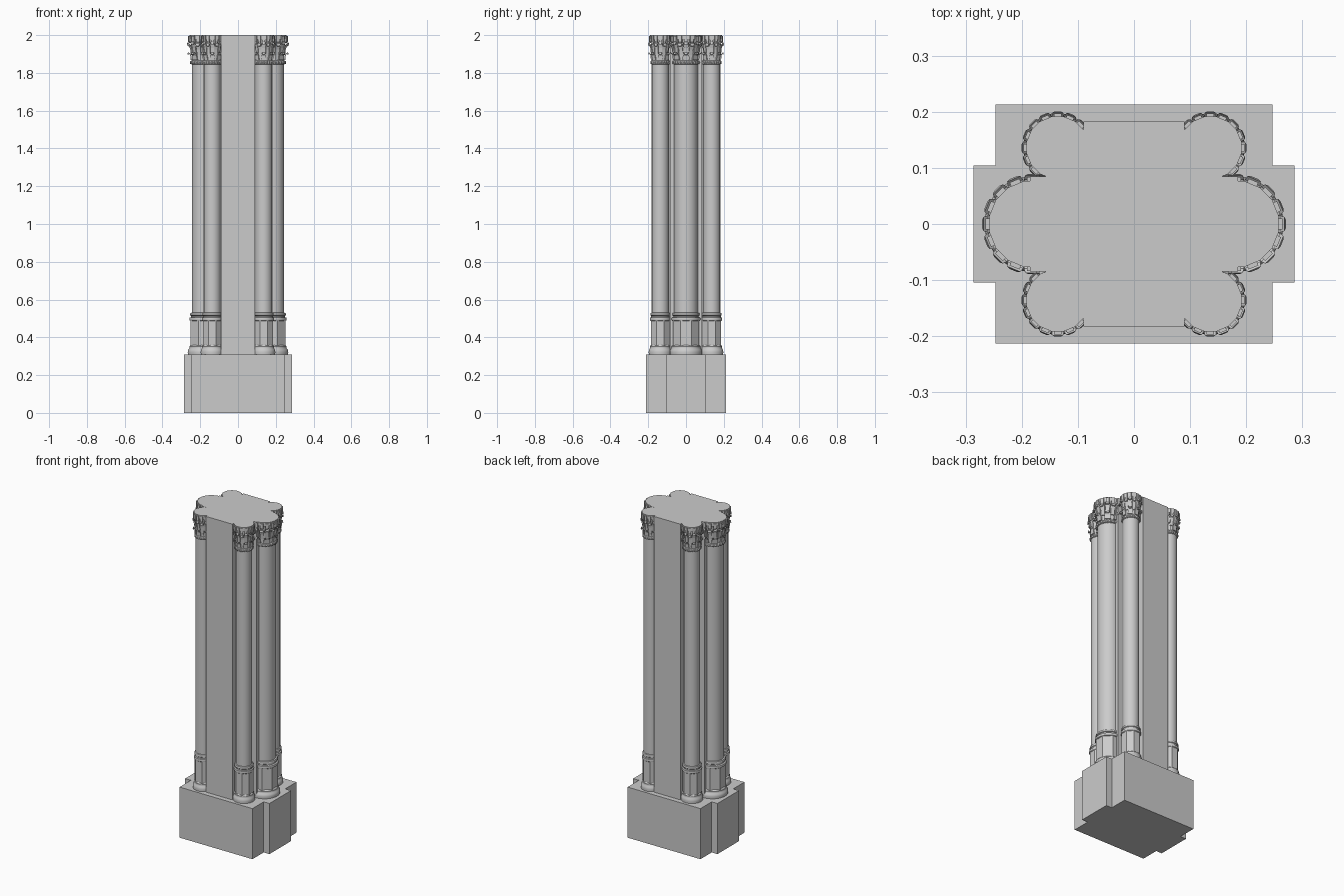
import bpy, bmesh, math
from math import pi, cos, sin

if "Cube" in bpy.data.objects:
    bpy.data.objects.remove(bpy.data.objects["Cube"])

TOP = 2.0
FOOT = 0.31


def finish(name, bm, mirror=None, smooth=False):
    bmesh.ops.recalc_face_normals(bm, faces=bm.faces)
    me = bpy.data.meshes.new(name)
    bm.to_mesh(me)
    bm.free()
    ob = bpy.data.objects.new(name, me)
    bpy.context.collection.objects.link(ob)
    if smooth:
        bpy.ops.object.select_all(action='DESELECT')
        ob.select_set(True)
        bpy.context.view_layer.objects.active = ob
        bpy.ops.object.shade_smooth_by_angle(angle=math.radians(35))
    if mirror:
        m = ob.modifiers.new("mirror", 'MIRROR')
        m.use_axis = mirror
        m.use_mirror_merge = False
    return ob


def loft(bm, rings):
    """Skin a list of equal-length closed rings and cap both ends."""
    vs = [[bm.verts.new(p) for p in r] for r in rings]
    n = len(vs[0])
    for a, b in zip(vs, vs[1:]):
        for i in range(n):
            j = (i + 1) % n
            bm.faces.new((a[i], a[j], b[j], b[i]))
    bm.faces.new(vs[0])
    bm.faces.new(vs[-1])


def cross_prism(name, a, b, c, d, z0, z1):
    """Cross-shaped block: the rectangles a x b and c x d (half sizes) united."""
    q = [(c, d), (a, d), (a, b)]
    pts = q + [(-x, y) for x, y in q[::-1]]
    pts += [(-x, -y) for x, y in q] + [(x, -y) for x, y in q[::-1]]
    bm = bmesh.new()
    loft(bm, [[(x, y, z) for x, y in pts] for z in (z0, z1)])
    finish(name, bm)


def column(name, cx, cy, R, facing, mirror):
    def turned(part, prof, n, smooth=True, ripple=0.0, strands=0, twist=0.0):
        bm = bmesh.new()
        rings = []
        for k, (r, z) in enumerate(prof):
            ring = []
            for i in range(n):
                t = 2 * pi * (i + 0.5) / n
                rr = R * (r + ripple * cos(strands * t + twist * k))
                ring.append((cx + rr * cos(t), cy + rr * sin(t), z))
            rings.append(ring)
        loft(bm, rings)
        finish(f"{name}_{part}", bm, mirror, smooth)

    def leaves(part, angles, prof, thick):
        bm = bmesh.new()
        for t in angles:
            def at(r, s, z):
                return (cx + R * (r * cos(t) - s * sin(t)),
                        cy + R * (r * sin(t) + s * cos(t)), z)
            loft(bm, [[at(r, -w, z), at(r, w, z), at(r - thick, w, z - dz), at(r - thick, -w, z - dz)]
                      for r, w, z, dz in prof])
        finish(f"{name}_{part}", bm, mirror)

    # moulded foot, octagonal drum and neck rings
    turned("foot", [(1.34, FOOT), (1.36, .322), (1.33, .334), (1.24, .340),
                    (1.21, .346), (1.22, .352), (1.10, .360)], 32)
    turned("drum", [(1.19, .350), (1.19, .492)], 8, False)
    turned("neck_rings", [(1.10, .486), (1.20, .490), (1.23, .497), (1.20, .504), (1.07, .507),
                          (1.07, .514), (1.15, .517), (1.16, .523), (1.12, .529), (1.0, .531)], 32)
    # plain round shaft
    turned("shaft", [(1.0, .50), (1.0, 1.87)], 32)
    # rope ring under the capital
    turned("rope_ring", [(1.0, 1.845), (1.11, 1.848), (1.15, 1.855), (1.11, 1.862),
                         (1.0, 1.866)], 96, False, .035, 24, .8)
    # bell of the capital and its faceted top slab
    turned("bell", [(1.0, 1.86), (1.02, 1.90), (1.07, 1.94), (1.15, 1.97), (1.18, 1.985)], 16, False)
    turned("abacus", [(1.17, 1.972), (1.24, 1.980), (1.24, TOP)], 16, False)

    # two staggered tiers of curled leaves plus a row of small blocks
    step = pi / 4
    upper = [facing + step * (i + .5) for i in range(-2, 2)]
    lower = [facing + step * i for i in range(-2, 3)]
    low = [(1.10, .30, 1.868, 0), (1.14, .27, 1.890, 0), (1.24, .23, 1.906, .004),
           (1.34, .17, 1.909, .008), (1.37, .11, 1.898, .002)]
    high = [(1.10, .17, 1.895, 0), (1.16, .18, 1.925, 0), (1.27, .24, 1.948, .004),
            (1.38, .20, 1.955, .008), (1.42, .12, 1.943, .002)]
    leaves("lower_leaves", lower, low, .10)
    leaves("upper_leaves", upper, high, .10)
    leaves("high_leaves", lower, [(r, w, z + .008, d) for r, w, z, d in high], .10)
    blocks = [facing + step / 2 * i for i in range(-4, 5)]
    leaves("crown_blocks", blocks,
           [(1.26, .13, 1.958, 0), (1.33, .15, 1.968, 0), (1.33, .15, 1.995, 0)], .20)


# stepped plinth and cross-shaped pier core
cross_prism("plinth", .247, .213, .286, .104, 0, FOOT)
cross_prism("pier_core", .090, .183, .185, .085, FOOT, TOP)
# solid filling behind the corner columns
bm = bmesh.new()
loft(bm, [[(sx * .115, sy * .115, z) for sx, sy in ((1, 1), (-1, 1), (-1, -1), (1, -1))]
          for z in (FOOT, TOP)])
finish("inner_fill", bm)

# one large half column per side, one small column per corner
column("side_column", .181, 0, .063, 0, (True, False, False))
column("corner_column", .136, .136, .0455, pi / 4, (True, True, False))
